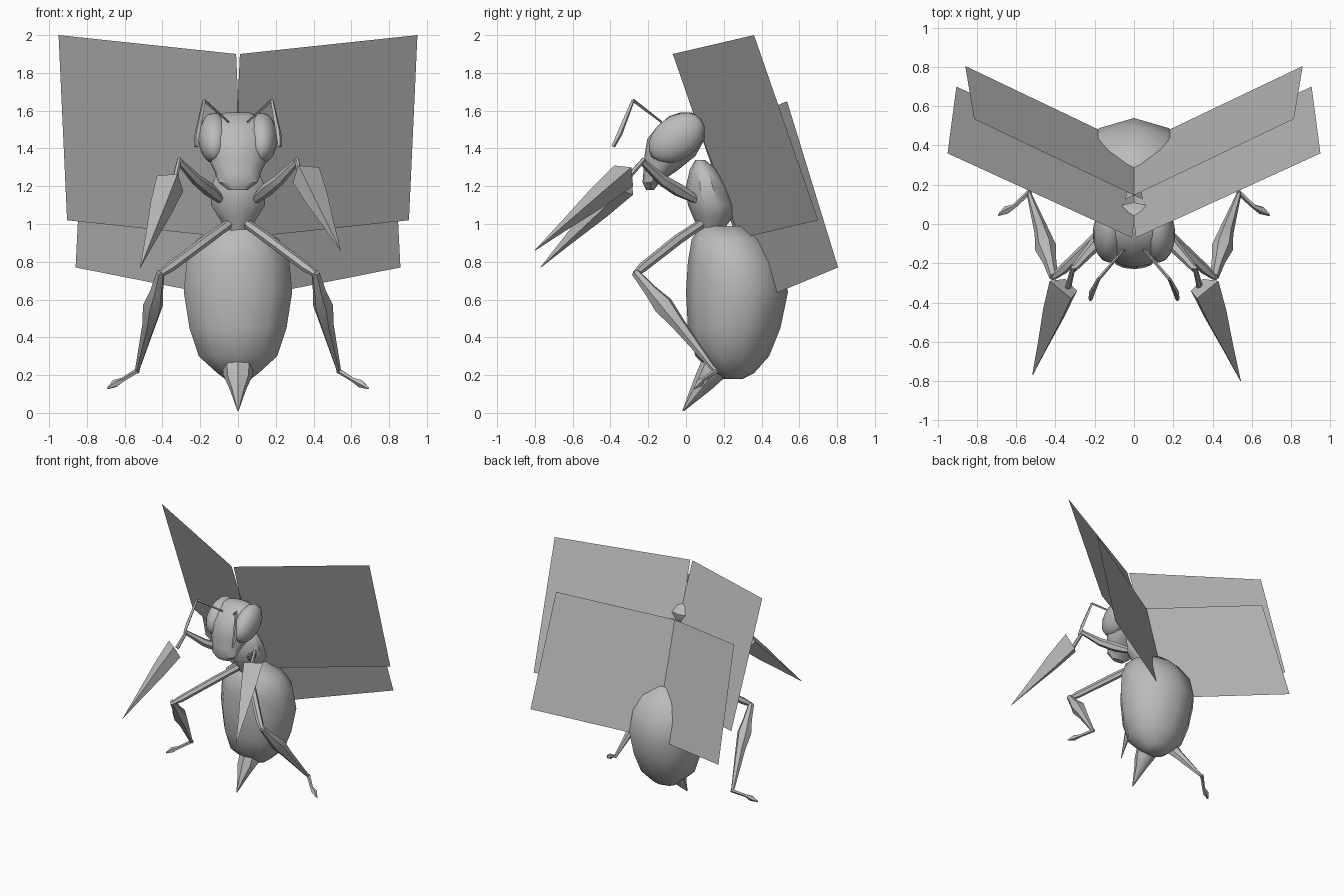
import bpy, bmesh, math
from mathutils import Vector

if "Cube" in bpy.data.objects:
    bpy.data.objects.remove(bpy.data.objects["Cube"])

GREY = (0.5, 0.5, 0.5, 1)
grey = bpy.data.materials.new("plain_grey")
grey.use_nodes = True
grey.diffuse_color = GREY
grey.node_tree.nodes["Principled BSDF"].inputs["Base Color"].default_value = GREY


def finish(bm, name, smooth=40):
    bmesh.ops.recalc_face_normals(bm, faces=bm.faces)
    mesh = bpy.data.meshes.new(name)
    bm.to_mesh(mesh)
    bm.free()
    mesh.materials.append(grey)
    obj = bpy.data.objects.new(name, mesh)
    bpy.context.collection.objects.link(obj)
    if smooth:
        bpy.ops.object.select_all(action='DESELECT')
        bpy.context.view_layer.objects.active = obj
        obj.select_set(True)
        bpy.ops.object.shade_smooth_by_angle(angle=math.radians(smooth))
    return obj


def loft(name, rings, smooth=40):
    """Skin a list of equal point rings and cap both ends."""
    bm = bmesh.new()
    rows = [[bm.verts.new(p) for p in ring] for ring in rings]
    for a, b in zip(rows, rows[1:]):
        for i in range(len(a)):
            j = (i + 1) % len(a)
            bm.faces.new((a[i], a[j], b[j], b[i]))
    bm.faces.new(rows[0])
    bm.faces.new(rows[-1])
    return finish(bm, name, smooth)


def body(name, rows, sides=10):
    """Horizontal slices: height, half width, front y, back y."""
    rings = []
    for z, w, front, back in rows:
        mid, depth = (front + back) / 2, (back - front) / 2
        turns = [math.tau * i / sides for i in range(sides)]
        rings.append([(w * 1.04 * math.sin(t), mid + depth * math.cos(t), z) for t in turns])
    return loft(name, rings)


def limb(name, side, points, sides=6):
    """Tapered tube along points of x, y, z, radius, mirrored by side."""
    path = [Vector((side * x, y, z)) for x, y, z, r in points]
    rings = []
    for i, p in enumerate(path):
        along = (path[min(i + 1, len(path) - 1)] - path[max(i - 1, 0)]).normalized()
        u = along.cross(Vector((0, 0, 1))).normalized()
        v = along.cross(u)
        r = points[i][3]
        rings.append([p + r * (u * math.cos(t) + v * math.sin(t))
                      for t in (math.tau * k / sides for k in range(sides))])
    return loft(name, rings, 50)


def wing(name, side, inner_top, outer_top, outer_low):
    """Flat parallelogram sheet from three of its corners."""
    a, b, c = (Vector(p) for p in (inner_top, outer_top, outer_low))
    bm = bmesh.new()
    bm.faces.new([bm.verts.new((side * p.x, p.y, p.z)) for p in (a, b, c, a + c - b)])
    return finish(bm, name, 0)


# Body
body("abdomen", [(.18, .07, .20, .30), (.21, .11, .14, .36), (.30, .21, .05, .44),
                 (.45, .26, .01, .50), (.64, .29, 0, .54), (.80, .275, .01, .50),
                 (.92, .22, .03, .41), (.99, .08, .08, .32)])
body("stinger", [(.01, .003, -.02, -.01), (.12, .04, .02, .13), (.20, .075, .05, .22),
                 (.27, .08, .08, .25)], 8)
body("thorax", [(.96, .06, .07, .19), (1.03, .10, .04, .245), (1.10, .145, .01, .255),
                (1.20, .14, 0, .215), (1.29, .11, .02, .16), (1.34, .05, .05, .10)])
body("head", [(1.18, .05, -.21, -.17), (1.22, .10, -.23, -.14), (1.28, .12, -.225, -.05),
              (1.36, .16, -.22, .05), (1.45, .17, -.205, .10), (1.52, .16, -.15, .11),
              (1.57, .12, -.09, .07), (1.59, .06, -.03, .03)], 12)

for side, label in ((1, "left"), (-1, "right")):
    # Eye
    bm = bmesh.new()
    bmesh.ops.create_uvsphere(bm, u_segments=14, v_segments=10, radius=1)
    eye = finish(bm, label + "_eye")
    eye.scale = (.085, .165, .115)
    eye.rotation_euler.x = math.radians(37)
    eye.location = (side * .125, -.05, 1.455)

    # Antenna
    limb(label + "_antenna_base", side, [(.05, -.13, 1.54, .006), (.18, -.28, 1.655, .009)], 4)
    limb(label + "_antenna_tip", side, [(.18, -.28, 1.655, .009), (.215, -.35, 1.48, .015),
                                        (.222, -.385, 1.41, .010)], 4)

    # Arm and its short link
    limb(label + "_arm", side, [(.08, .07, 1.12, .02), (.15, -.04, 1.18, .036),
                                (.22, -.13, 1.235, .03), (.31, -.23, 1.33, .018)])
    limb(label + "_arm_link", side, [(.31, -.22, 1.345, .012), (.335, -.32, 1.23, .016)])

    # Arm blade, hanging a little lower on the right
    drop = 0 if side > 0 else .045
    tip = Vector((.543, -.80, .86)) if side > 0 else Vector((.517, -.77, .77))
    base = [Vector(p) for p in ((.32, -.38, 1.31), (.43, -.29, 1.30),
                                (.35, -.28, 1.20), (.29, -.34, 1.22))]
    rings = []
    for t, thick in ((0, 1), (.3, .78), (.65, .38), (1, .02)):
        center = sum(base, Vector()) / 4 - Vector((0, 0, drop))
        mid = center.lerp(tip, t)
        ring = [mid + (p - center - Vector((0, 0, drop))) * thick for p in base]
        rings.append([(side * p.x, p.y, p.z) for p in ring])
    loft(label + "_arm_blade", rings, 50)

    # Hind leg
    limb(label + "_thigh", side, [(.05, .08, 1.0, .025), (.16, -.04, .92, .028),
                                  (.36, -.23, .77, .026), (.41, -.27, .735, .016)])
    limb(label + "_shin", side, [(.41, -.27, .745, .022), (.43, -.19, .65, .035),
                                 (.45, -.12, .57, .055), (.47, -.04, .47, .038),
                                 (.53, .14, .24, .014), (.535, .165, .215, .012)])
    limb(label + "_foot", side, [(.53, .165, .225, .014), (.61, .09, .175, .012),
                                 (.65, .07, .155, .022), (.69, .045, .13, .005)], 5)

    # Wings
    wing(label + "_upper_wing", side, (.01, -.07, 1.90), (.95, .36, 2.0), (.905, .70, 1.02))
    wing(label + "_lower_wing", side, (-.045, .125, 1.48), (.815, .535, 1.65), (.86, .805, .77))
